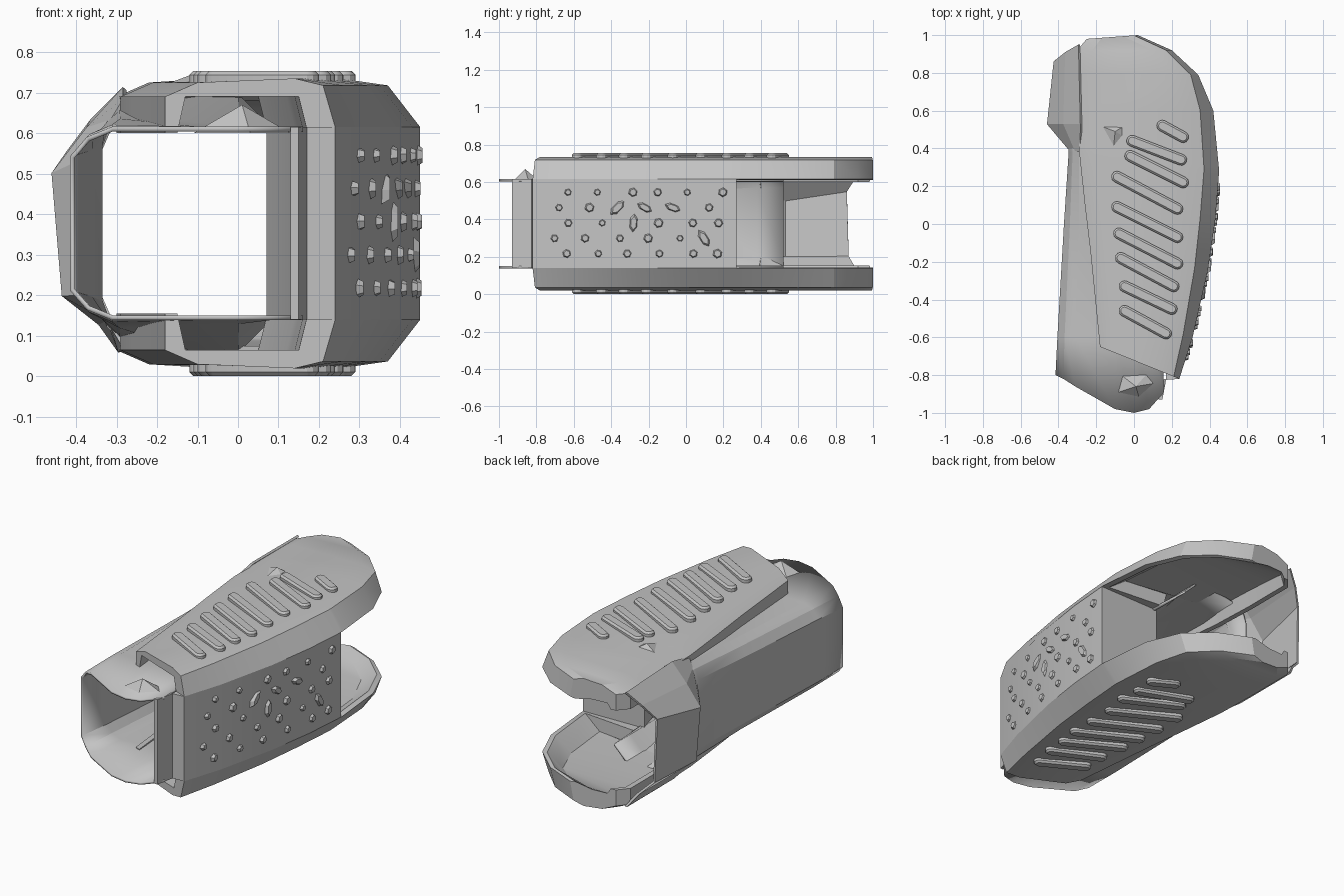
import bpy, bmesh, math, random

cube = bpy.data.objects.get("Cube")
if cube:
    bpy.data.objects.remove(cube)
random.seed(4)
MID = 0.377  # height of the mirror plane

grey = bpy.data.materials.new("plain_grey")
grey.use_nodes = True
COLOR = (0.55, 0.55, 0.55, 1)
grey.diffuse_color = COLOR
grey.node_tree.nodes["Principled BSDF"].inputs["Base Color"].default_value = COLOR


def finish(name, bm, smooth=True):
    bmesh.ops.recalc_face_normals(bm, faces=bm.faces)
    mesh = bpy.data.meshes.new(name)
    bm.to_mesh(mesh)
    bm.free()
    mesh.materials.append(grey)
    obj = bpy.data.objects.new(name, mesh)
    bpy.context.collection.objects.link(obj)
    if smooth:
        bpy.ops.object.select_all(action='DESELECT')
        obj.select_set(True)
        bpy.context.view_layer.objects.active = obj
        bpy.ops.object.shade_smooth_by_angle(angle=math.radians(25))
    return obj


def loft(bm, sections, closed=True):
    rows = [[bm.verts.new(p) for p in s] for s in sections]
    n = len(rows[0])
    for a, b in zip(rows, rows[1:]):
        for i in range(n if closed else n - 1):
            j = (i + 1) % n
            bm.faces.new((a[i], a[j], b[j], b[i]))
    if closed:
        bm.faces.new(rows[0])
        bm.faces.new(rows[-1])


def mirror_z(bm):
    geom = bm.verts[:] + bm.edges[:] + bm.faces[:]
    copy = bmesh.ops.duplicate(bm, geom=geom)["geom"]
    for v in copy:
        if isinstance(v, bmesh.types.BMVert):
            v.co.z = 2 * MID - v.co.z


# Stations across the shell: left x, left y, right x, right y, rim, chamfer, recess
STATIONS = [
    (-0.18, -0.65, 0.24, -0.82, 0.07, 0.03, 0.69),
    (-0.20, -0.45, 0.31, -0.60, 0.15, 0.05, 0.69),
    (-0.23, -0.15, 0.39, -0.25, 0.24, 0.07, 0.69),
    (-0.26, 0.10, 0.43, 0.02, 0.29, 0.08, 0.69),
    (-0.29, 0.38, 0.45, 0.27, 0.38, 0.08, 0.69),
    (-0.29, 0.40, 0.45, 0.29, 0.03, 0.08, 0.68),
    (-0.30, 0.62, 0.42, 0.60, 0.03, 0.07, 0.68),
    (-0.30, 0.80, 0.34, 0.79, 0.03, 0.04, 0.67),
    (-0.30, 0.92, 0.20, 0.92, 0.03, 0.03, 0.66),
    (-0.25, 0.98, 0.02, 1.00, 0.03, 0.02, 0.63),
]


def plate_section(xl, yl, xr, yr, rim, ch, recess):
    def p(x, z):
        t = (x - xl) / (xr - xl)
        return (x, yl + (yr - yl) * t, z)
    slope = 0.10 if rim < 0.05 else 0.02
    return [p(xl, 0.60), p(xl, 0.69), p(xl + 0.08, 0.725), p(xr - ch * 2 - 0.04, 0.735),
            p(xr - ch, 0.718), p(xr, 0.615), p(xr - rim, 0.61),
            p(xr - rim - slope, recess), p(xl + 0.05, recess), p(xl + 0.03, 0.60)]


# Upper and lower shell plates
bm = bmesh.new()
loft(bm, [plate_section(*s) for s in STATIONS])
mirror_z(bm)
finish("shell_plates", bm)

# Thick side wall joining the plates, with a thin lip at the front
bm = bmesh.new()
spans = [(0.13, 0.15, -0.93), (0.14, 0.17, -0.825)]
spans += [(s[2] - s[4], s[2], s[3]) for s in STATIONS[:5]]
loft(bm, [[(a, y, 0.615), (b, y, 0.615), (b, y, 2 * MID - 0.615), (a, y, 2 * MID - 0.615)]
          for a, b, y in spans])
finish("side_wall", bm)


# Inner sleeve, an open channel that rises under the shell at the back
def with_mirror(pts):
    return pts + [(x, y, 2 * MID - z) for x, y, z in reversed(pts)]


def sleeve_station(y, wall, z_wall, corner, z_top, z_mid=0.61):
    return [(0.16 - 0.06 * (y + 0.8), y, 0.61), (0.08, y, 0.61), (0.0, y, z_mid),
            (-0.1, y, z_mid), (corner, y, z_top),
            (corner * 0.4 + wall * 0.6, y, z_top * 0.65 + z_wall * 0.35),
            (wall, y, z_wall)]


front = sleeve_station(-0.8, -0.41, 0.54, -0.31, 0.61)
front = [(x, y + dy, z) for (x, y, z), dy in
         zip(front, (-0.09, -0.18, -0.20, -0.18, -0.06, -0.02, 0))]
bm = bmesh.new()
loft(bm, [with_mirror(s) for s in (
    front,
    sleeve_station(-0.6, -0.40, 0.55, -0.31, 0.615),
    sleeve_station(0.0, -0.365, 0.56, -0.29, 0.63, 0.62),
    sleeve_station(0.38, -0.34, 0.57, -0.29, 0.65, 0.69),
    sleeve_station(0.52, -0.34, 0.57, -0.29, 0.66, 0.69))], closed=False)
sleeve = finish("inner_sleeve", bm)

# Flared panel behind the sleeve, leaning inward toward its foot
bm = bmesh.new()
loft(bm, [
    with_mirror([(-0.28, 0.38, 0.68), (-0.31, 0.39, 0.63), (-0.345, 0.40, 0.55)]),
    [(-0.28, 0.53, 0.71), (-0.37, 0.53, 0.61), (-0.455, 0.53, 0.50),
     (-0.43, 0.53, 0.20), (-0.32, 0.53, 0.14), (-0.29, 0.53, 0.06)],
    [(-0.29, 0.95, 0.70), (-0.36, 0.91, 0.63), (-0.42, 0.86, 0.55),
     (-0.41, 0.87, 0.20), (-0.34, 0.91, 0.13), (-0.29, 0.95, 0.06)]], closed=False)
flare = finish("flared_rear_panel", bm, smooth=False)
for obj in (sleeve, flare):
    solid = obj.modifiers.new("thickness", 'SOLIDIFY')
    solid.thickness = 0.012
    solid.offset = 0

# Slanted raised ribs on both plates
RIBS = [((0.15, 0.52), (0.26, 0.46)), ((-0.01, 0.44), (0.25, 0.34)),
        ((-0.02, 0.36), (0.26, 0.22)), ((-0.09, 0.25), (0.23, 0.08)),
        ((-0.09, 0.09), (0.23, -0.07)), ((-0.08, -0.05), (0.23, -0.21)),
        ((-0.07, -0.18), (0.21, -0.33)), ((-0.05, -0.33), (0.20, -0.45)),
        ((-0.05, -0.46), (0.17, -0.58))]


def capsule(a, b, r, z):
    ang = math.atan2(b[1] - a[1], b[0] - a[0])
    pts = []
    for center, start in ((a, ang + math.pi / 2), (b, ang - math.pi / 2)):
        for i in range(7):
            t = start + math.pi * i / 6
            pts.append((center[0] + r * math.cos(t), center[1] + r * math.sin(t), z))
    return pts


bm = bmesh.new()
for a, b in RIBS:
    loft(bm, [capsule(a, b, 0.03, 0.71), capsule(a, b, 0.03, 0.744),
              capsule(a, b, 0.02, 0.754)])
mirror_z(bm)
finish("grip_ribs", bm)


# Rough studs in staggered rows on the side wall
def wall_x(y):
    for s, t in zip(STATIONS, STATIONS[1:5]):
        if s[3] <= y <= t[3]:
            return s[2] + (t[2] - s[2]) * (y - s[3]) / (t[3] - s[3])
    return 0.45


bm = bmesh.new()
for row in range(5):
    for col in range(6):
        y = -0.62 + col * 0.16 - (row % 2) * 0.07 + random.uniform(-0.02, 0.02)
        z = 0.545 - row * 0.082
        r = random.uniform(0.022, 0.032)
        stretch = random.choice((1, 1, 2.2)) if 0 < row < 4 else 1
        turn = random.uniform(0, math.pi)
        base, tip = [], []
        for i in range(6):
            t = math.tau * i / 6
            u, v = r * stretch * math.cos(t), r * math.sin(t)
            dy = u * math.cos(turn) - v * math.sin(turn)
            dz = u * math.sin(turn) + v * math.cos(turn)
            base.append((wall_x(y + dy) - 0.01, y + dy, z + dz))
            tip.append((wall_x(y) + 0.012, y + dy * 0.6, z + dz * 0.6))
        loft(bm, [base, tip])
finish("wall_studs", bm, smooth=False)


# Jagged shards at the front lip and beside the ribs
def shard(name, corners, peak):
    bm = bmesh.new()
    ring = [bm.verts.new(c) for c in corners]
    top = bm.verts.new(peak)
    bm.faces.new(ring)
    for i in range(len(ring)):
        bm.faces.new((ring[i], ring[(i + 1) % len(ring)], top))
    finish(name, bm, smooth=False)


shard("front_shard", [(-0.11, -0.90, 0.6), (0.03, -0.93, 0.6), (0.13, -0.84, 0.6),
                      (0.08, -0.78, 0.6), (-0.08, -0.79, 0.6)], (0.01, -0.86, 0.67))
shard("top_shard", [(-0.18, 0.52, 0.72), (-0.05, 0.52, 0.72), (-0.05, 0.46, 0.72),
                    (-0.11, 0.39, 0.72)], (-0.10, 0.49, 0.75))
